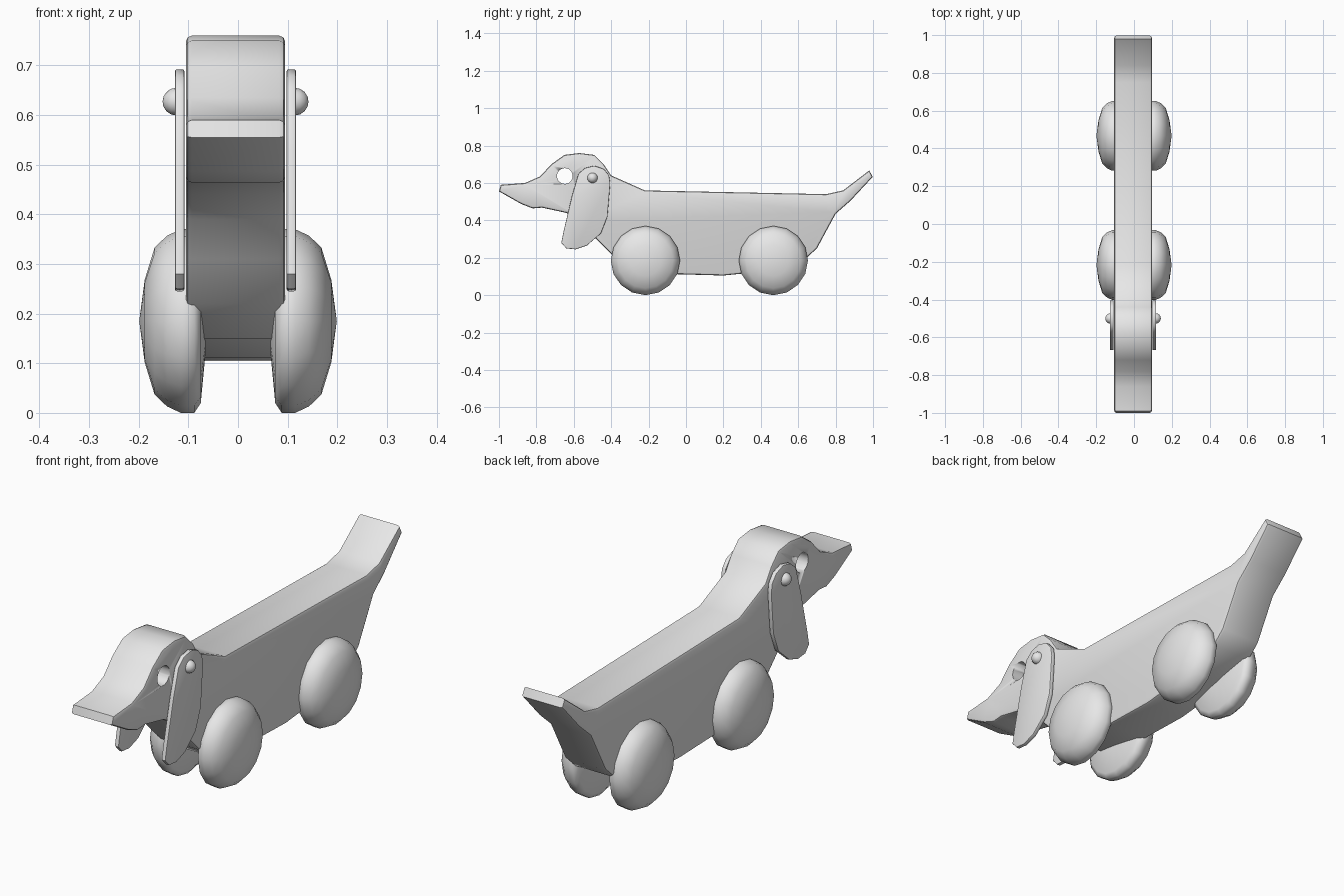
import bpy
import bmesh
import math

if "Cube" in bpy.data.objects:
    bpy.data.objects.remove(bpy.data.objects["Cube"])

GREY = (0.8, 0.8, 0.8, 1.0)
BODY_X = -0.005   # middle plane of body and ears

grey = bpy.data.materials.new("plain_grey")
grey.use_nodes = True
grey.diffuse_color = GREY
grey.node_tree.nodes["Principled BSDF"].inputs["Base Color"].default_value = GREY


def finish(name, bm, angle=35):
    """Turn a bmesh into a grey, smooth-shaded object."""
    bmesh.ops.recalc_face_normals(bm, faces=bm.faces)
    mesh = bpy.data.meshes.new(name)
    bm.to_mesh(mesh)
    bm.free()
    ob = bpy.data.objects.new(name, mesh)
    bpy.context.collection.objects.link(ob)
    mesh.materials.append(grey)
    bpy.ops.object.select_all(action='DESELECT')
    ob.select_set(True)
    bpy.context.view_layer.objects.active = ob
    bpy.ops.object.shade_smooth_by_angle(angle=math.radians(angle))
    return ob


def slab(name, outline, x0, x1, bevel=0.0):
    """Extrude a (y, z) outline along x and round its two rims."""
    bm = bmesh.new()
    cap = bm.faces.new([bm.verts.new((x0, y, z)) for y, z in outline])
    moved = bmesh.ops.extrude_face_region(bm, geom=[cap], use_keep_orig=True)["geom"]
    far = [v for v in moved if isinstance(v, bmesh.types.BMVert)]
    bmesh.ops.translate(bm, verts=far, vec=(x1 - x0, 0, 0))
    bmesh.ops.recalc_face_normals(bm, faces=bm.faces)
    if bevel:
        rims = [e for e in bm.edges
                if abs(e.verts[0].co.x - e.verts[1].co.x) < 1e-5]
        bmesh.ops.bevel(bm, geom=rims, offset=bevel, segments=2,
                        profile=0.5, affect='EDGES', clamp_overlap=False)
    return finish(name, bm)


def lathe(name, profile, centre, sides):
    """Spin an (x, radius) profile about the x axis."""
    bm = bmesh.new()
    _, cy, cz = centre
    rings = []
    for x, r in profile:
        count = sides if r > 0 else 1
        rings.append([bm.verts.new((centre[0] + x,
                                    cy + r * math.sin(math.tau * i / sides),
                                    cz + r * math.cos(math.tau * i / sides)))
                      for i in range(count)])
    for a, b in zip(rings, rings[1:]):
        for i in range(sides):
            j = (i + 1) % sides
            quad = [a[i % len(a)], a[j % len(a)], b[j % len(b)], b[i % len(b)]]
            bm.faces.new(list(dict.fromkeys(quad)))
    return finish(name, bm, 60)


# Body: head, back, tail and belly in one board
body_outline = [
    (-0.99, 0.59), (-0.86, 0.60), (-0.78, 0.635), (-0.72, 0.70),
    (-0.65, 0.75), (-0.57, 0.76), (-0.49, 0.75), (-0.44, 0.70),
    (-0.40, 0.64), (-0.22, 0.56), (0.75, 0.54), (0.84, 0.56),
    (0.98, 0.667), (0.998, 0.632), (0.88, 0.505), (0.80, 0.435),
    (0.70, 0.25), (0.64, 0.195), (0.48, 0.15), (0.30, 0.115),
    (0.20, 0.105), (-0.05, 0.112), (-0.30, 0.15), (-0.40, 0.22),
    (-0.49, 0.31), (-0.55, 0.39), (-0.64, 0.44), (-0.77, 0.468),
    (-0.82, 0.464), (-0.88, 0.487), (-1.0, 0.555)]
body = slab("body", body_outline, BODY_X - 0.1, BODY_X + 0.1, 0.012)

# Eye: round hole right through the head
drill = lathe("eye_drill", [(-0.3, 0), (-0.3, 0.042), (0.3, 0.042), (0.3, 0)],
              (0, -0.648, 0.637), 24)
drill.hide_render = True
cut = body.modifiers.new("eye_hole", 'BOOLEAN')
cut.operation = 'DIFFERENCE'
cut.solver = 'EXACT'
cut.object = drill
bpy.context.view_layer.objects.active = body
bpy.ops.object.modifier_apply(modifier=cut.name)
bpy.data.objects.remove(drill)

# Ears, ear pins and wheels on both sides
ear_outline = [
    (-0.49, 0.692), (-0.54, 0.68), (-0.575, 0.65), (-0.61, 0.53),
    (-0.655, 0.34), (-0.667, 0.28), (-0.64, 0.25), (-0.59, 0.245),
    (-0.53, 0.265), (-0.455, 0.33), (-0.42, 0.42), (-0.405, 0.60),
    (-0.412, 0.642), (-0.44, 0.675)]
wheel_profile = [
    (0.065, 0), (0.065, 0.06), (0.075, 0.165), (0.088, 0.185),
    (0.115, 0.185), (0.143, 0.172), (0.168, 0.148), (0.188, 0.083),
    (0.199, 0)]
pin_profile = [(0.115, 0.028)] + [
    (0.119 + 0.028 * math.sin(a), 0.028 * math.cos(a))
    for a in (0, 0.4, 0.8, 1.2)] + [(0.147, 0)]

for side, s in (("left", 1), ("right", -1)):
    slab(side + "_ear", ear_outline, BODY_X + s * 0.103, BODY_X + s * 0.122, 0.004)
    lathe(side + "_ear_pin", [(s * x, r) for x, r in pin_profile],
          (BODY_X, -0.50, 0.627), 16)
    for place, y in (("front", -0.217), ("back", 0.467)):
        lathe(f"{place}_{side}_wheel", [(s * x, r) for x, r in wheel_profile],
              (0, y, 0.185), 16)
